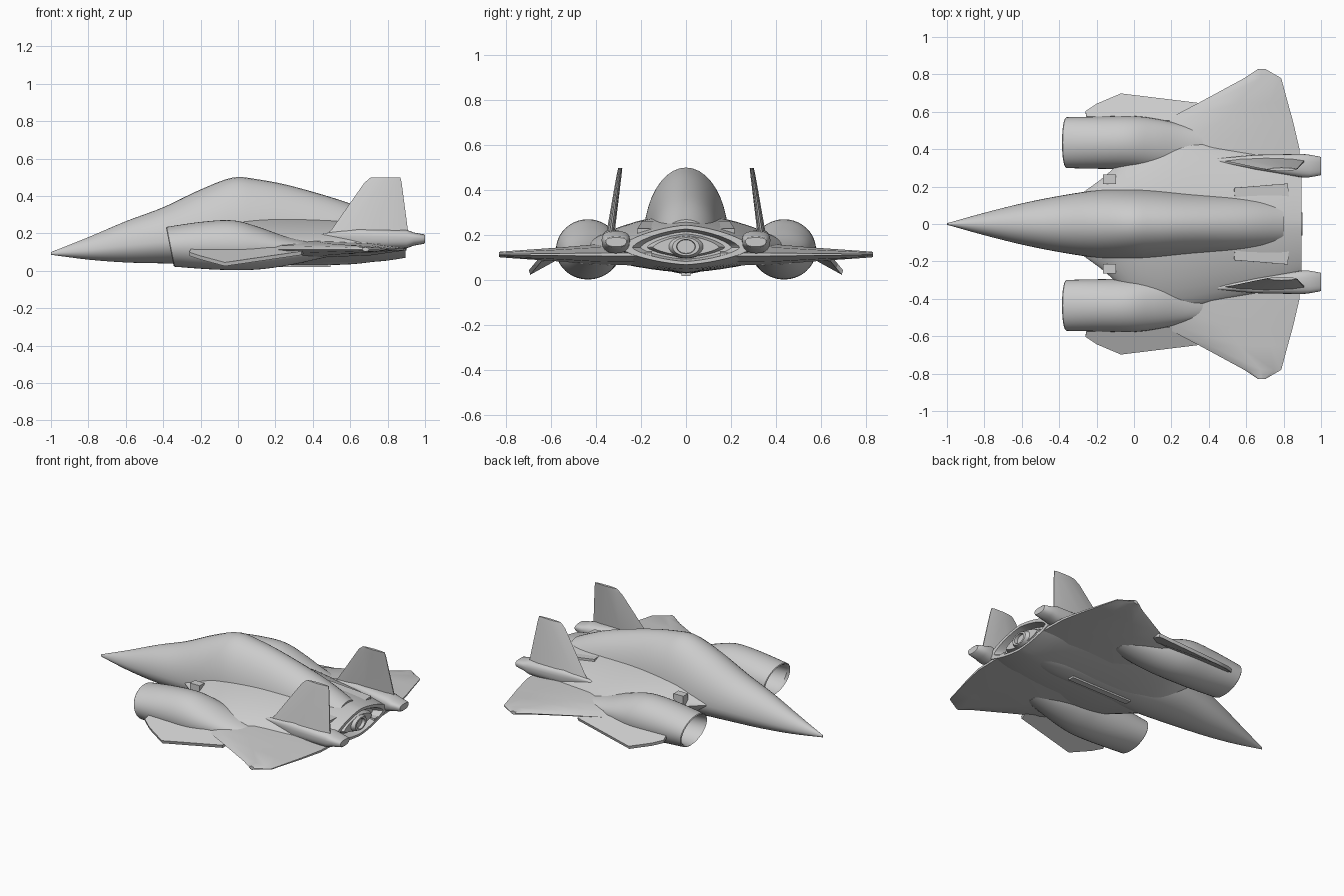
import bpy, bmesh, math
from mathutils import Vector

cube = bpy.data.objects.get("Cube")
if cube:
    bpy.data.objects.remove(cube)

grey = bpy.data.materials.new("hull grey")
grey.use_nodes = True
COLOUR = (0.6, 0.6, 0.6, 1)
grey.diffuse_color = COLOUR
grey.node_tree.nodes["Principled BSDF"].inputs["Base Color"].default_value = COLOUR


def finish(name, bm, mirror=False, angle=35):
    bmesh.ops.recalc_face_normals(bm, faces=bm.faces)
    mesh = bpy.data.meshes.new(name)
    bm.to_mesh(mesh)
    bm.free()
    mesh.materials.append(grey)
    ob = bpy.data.objects.new(name, mesh)
    bpy.context.collection.objects.link(ob)
    bpy.ops.object.select_all(action='DESELECT')
    ob.select_set(True)
    bpy.context.view_layer.objects.active = ob
    bpy.ops.object.shade_smooth_by_angle(angle=math.radians(angle))
    if mirror:
        m = ob.modifiers.new("mirror", 'MIRROR')
        m.use_axis = (False, True, False)
    return ob


def loft(rings):
    """Skin closed rings of points; returns the mesh and its last cap."""
    bm = bmesh.new()
    loops = [[bm.verts.new(p) for p in r] for r in rings]
    n = len(loops[0])
    for a, b in zip(loops, loops[1:]):
        for i in range(n):
            j = (i + 1) % n
            bm.faces.new((a[i], a[j], b[j], b[i]))
    bm.faces.new(loops[0])
    cap = bm.faces.new(loops[-1])
    return bm, cap


def refine(rows, steps=5):
    """Smooth spline through station rows."""
    out = []
    for k in range(len(rows) - 1):
        p0, p1, p2 = rows[max(k - 1, 0)], rows[k], rows[k + 1]
        p3 = rows[min(k + 2, len(rows) - 1)]
        for s in range(steps):
            t = s / steps
            out.append([b + 0.5 * t * (c - a + t * (2*a - 5*b + 4*c - d + t * (3*(b - c) + d - a)))
                        for a, b, c, d in zip(p0, p1, p2, p3)])
    return out + [rows[-1]]


def section(x, y, w, top, mid, bot, power=1.0, slant=0.0, n=40):
    """Oval with separate upper and lower heights."""
    ring = []
    for i in range(n):
        a = math.tau * i / n
        c, s = math.cos(a), math.sin(a)
        dy = w * math.copysign(abs(c) ** power, c)
        dz = (top - mid if s > 0 else mid - bot) * math.copysign(abs(s) ** power, s)
        ring.append((x - slant * dz, y + dy, mid + dz))
    return ring


# Fuselage: x, half width, top, middle, bottom
rows = [(-1, .004, .1, .092, .086), (-.8, .06, .18, .11, .06), (-.6, .11, .265, .135, .045),
        (-.4, .15, .34, .155, .04), (-.2, .18, .435, .17, .035), (-.03, .188, .498, .18, .03),
        (.1, .185, .49, .18, .03), (.3, .17, .45, .17, .03), (.6, .15, .36, .16, .035),
        (.8, .12, .27, .15, .06)]
bm, _ = loft([section(x, 0, *r) for x, *r in refine(rows)])
finish("fuselage", bm)

# Blended shoulder body with a recessed tail
rows = [(-.3, .15, .21, .17, .1), (-.15, .26, .265, .16, .05), (0, .4, .29, .15, .04),
        (.2, .46, .3, .14, .035), (.5, .41, .29, .135, .04), (.75, .35, .265, .14, .05),
        (.895, .29, .245, .145, .07)]
bm, cap = loft([section(x, 0, *r, power=1.35) for x, *r in refine(rows)])
centre = Vector((.895, 0, .15))
for scale, depth in ((.82, 0), (.72, .05), (.5, .05), (.44, .015)):
    new = bmesh.ops.extrude_discrete_faces(bm, faces=[cap])["faces"][0]
    for v in new.verts:
        v.co = centre + (v.co - centre) * (scale if depth == 0 else .85)
        v.co.x = .895 - depth
    cap = new
finish("shoulder_body", bm)


def tube(name, profile):
    """Turned ring about the x axis, from (x, half width, half height) points."""
    bm, _ = loft([section(x, 0, w, .15 + h, .15, .15 - h, n=24) for x, w, h in profile])
    finish(name, bm)


tube("exhaust_nozzle", [(.8, .1, .055), (.87, .085, .05), (.9, .06, .04), (.9, .042, .032), (.84, .035, .026)])

# Engine nacelles with open slanted intakes
inner = [(-.12, .43, .1, .21, .135, .05), (-.35, .43, .122, .22, .13, .035), (-.365, .435, .13, .23, .13, .028)]
outer = [(-.36, .435, .136, .235, .13, .022), (-.17, .435, .14, .262, .135, .008), (0, .435, .142, .27, .135, .004),
         (.13, .425, .135, .235, .13, .012), (.28, .41, .115, .18, .12, .035), (.45, .4, .08, .14, .115, .07)]
bm, _ = loft([section(*r, slant=.2) for r in inner + refine(outer)])
finish("nacelles", bm, True)

# Main wings: span position, leading x, trailing x, half thickness
rings = []
for y, lead, trail, t in ((.15, -.08, .893, .05), (.4, .02, .885, .045), (.55, .16, .85, .032),
                          (.65, .35, .822, .025), (.78, .59, .787, .016), (.83, .665, .7, .012)):
    c = trail - lead
    rings.append([(lead + c * f, y, .115 + t * s) for f, s in
                  ((0, 0), (.12, .65), (.45, 1), (.8, .7), (1, .15), (1, -.15), (.8, -.7), (.45, -1), (.12, -.65))])
bm, _ = loft(rings)
finish("wings", bm, True)


def plate(name, points, offset):
    """Flat polygon thickened by an offset to either side."""
    o = Vector(offset)
    bm, _ = loft([[Vector(p) - o for p in points], [Vector(p) + o for p in points]])
    return finish(name, bm, True)


# Drooped side strakes beneath the nacelles
plate("side_strakes", [(-.25, .55, .115), (.36, .55, .115), (.34, .645, .095), (-.07, .695, .035),
                       (-.2, .64, .07), (-.26, .6, .09)], (0, .003, .01))

# Tail fins leaning inward, tapering towards the top
rings = []
for z, y, lead, trail, t in ((.14, .345, .42, .915, .024), (.22, .334, .5, .908, .018),
                             (.47, .297, .675, .875, .011), (.5, .292, .71, .868, .009)):
    c = trail - lead
    rings.append([(lead + c * f, y + t * s, z) for f, s in
                  ((0, 0), (.2, .7), (.5, 1), (.85, .7), (1, .2), (1, -.2), (.85, -.7), (.5, -1), (.2, -.7))])
bm, _ = loft(rings)
finish("tail_fins", bm, True)

# Tail booms under the fins
rows = [(.45, .34, .01, .2, .19, .17), (.65, .33, .04, .225, .185, .12), (.9, .312, .063, .22, .18, .12),
        (.94, .31, .06, .205, .178, .135), (.995, .31, .05, .195, .175, .145), (1, .31, .046, .19, .175, .15)]
bm, _ = loft([section(*r, power=.8, n=20) for r in rows])
finish("tail_booms", bm, True)


def block(name, centre, size, turn=0, tilt=0, mirror=True):
    bm = bmesh.ops
    mesh = bmesh.new()
    bm.create_cube(mesh, size=1)
    bm.scale(mesh, vec=size, verts=mesh.verts)
    for angle, axis in ((turn, 'Z'), (tilt, 'Y')):
        from mathutils import Matrix
        bm.rotate(mesh, matrix=Matrix.Rotation(angle, 3, axis), verts=mesh.verts)
    bm.translate(mesh, vec=centre, verts=mesh.verts)
    finish(name, mesh, mirror)


# Small surface fittings
block("dorsal_panels", (.68, .17, .232), (.29, .07, .03), .08, .12)
block("shoulder_sensors", (-.13, .24, .2), (.07, .05, .07))
block("belly_keel", (.27, 0, .032), (.45, .04, .024), mirror=False)
